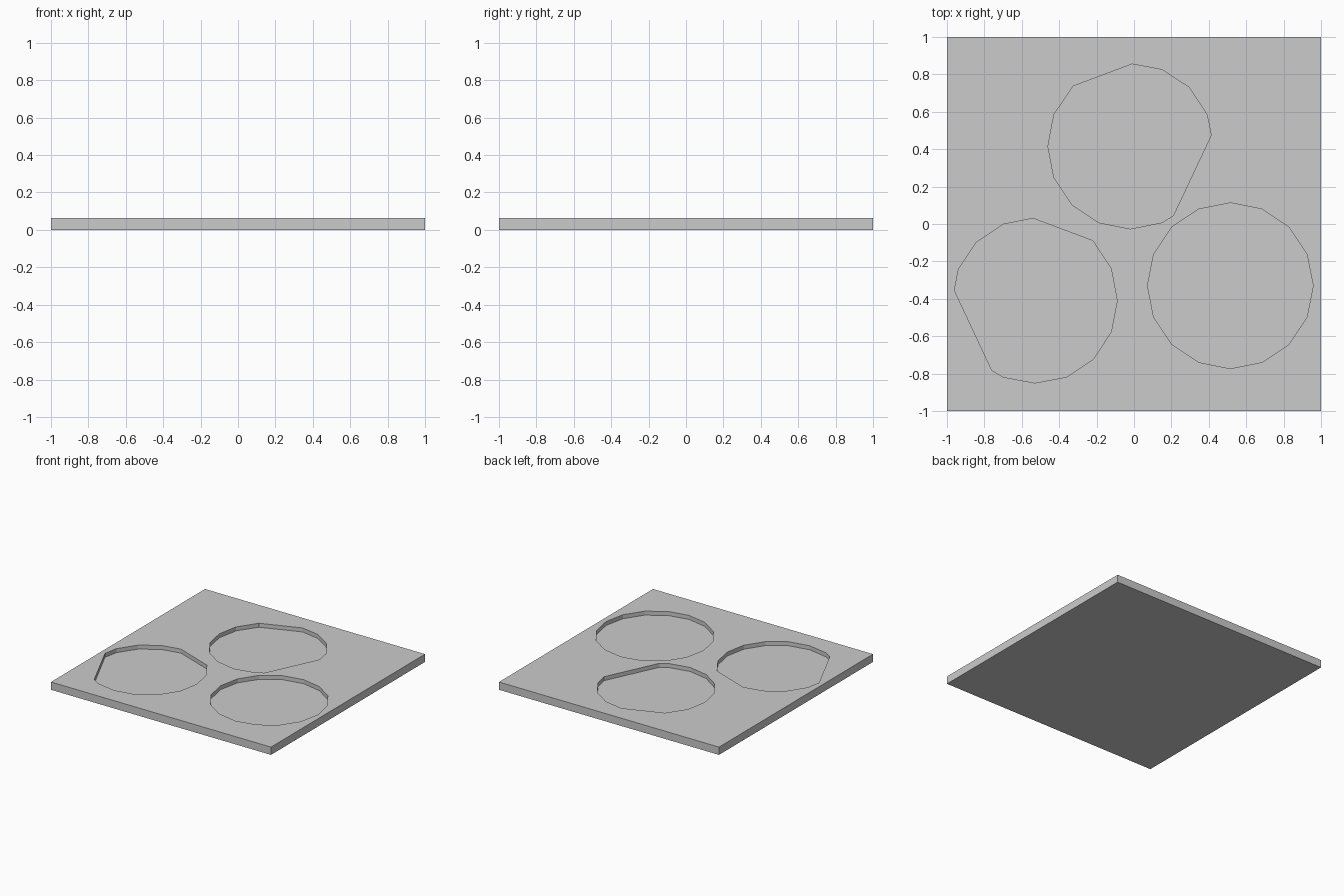
import bpy, bmesh
from math import cos, sin, pi

if "Cube" in bpy.data.objects:
    bpy.data.objects.remove(bpy.data.objects["Cube"])

TOP, FLOOR = 0.064, 0.031


def prism(name, outline, z0, z1):
    bm = bmesh.new()
    face = bm.faces.new([bm.verts.new((x, y, z0)) for x, y in outline])
    ext = bmesh.ops.extrude_face_region(bm, geom=[face])
    for v in ext["geom"]:
        if isinstance(v, bmesh.types.BMVert):
            v.co.z = z1
    bmesh.ops.recalc_face_normals(bm, faces=bm.faces)
    mesh = bpy.data.meshes.new(name)
    bm.to_mesh(mesh)
    bm.free()
    ob = bpy.data.objects.new(name, mesh)
    bpy.context.collection.objects.link(ob)
    return ob


# square slab
plate = prism("tray_plate", [(-1, -1), (1, -1), (1, 1), (-1, 1)], 0, TOP)

# pocket outlines: one full 16-gon, two with flattened chords
round_pocket = [(0.515 + 0.443 * cos(i * pi / 8), -0.33 + 0.443 * sin(i * pi / 8))
                for i in range(16)]
back_pocket = [(-0.01, 0.855), (0.15, 0.825), (0.295, 0.73), (0.39, 0.585),
               (0.413, 0.475), (0.21, 0.045), (0.15, 0.008), (-0.02, -0.026),
               (-0.19, 0.008), (-0.33, 0.102), (-0.428, 0.247), (-0.46, 0.415),
               (-0.428, 0.585), (-0.325, 0.737)]
left_pocket = [(-0.54, 0.03), (-0.22, -0.09), (-0.122, -0.24), (-0.09, -0.41),
               (-0.122, -0.577), (-0.217, -0.722), (-0.36, -0.818), (-0.53, -0.85),
               (-0.70, -0.818), (-0.76, -0.782), (-0.96, -0.355), (-0.938, -0.24),
               (-0.842, -0.097), (-0.70, -0.002)]

# sink the pockets into the slab
for i, outline in enumerate((round_pocket, back_pocket, left_pocket)):
    cutter = prism("pocket_cutter_%d" % i, outline, FLOOR, 0.2)
    cutter.hide_render = True
    mod = plate.modifiers.new("pocket", "BOOLEAN")
    mod.operation = "DIFFERENCE"
    mod.solver = "EXACT"
    mod.object = cutter
    bpy.context.view_layer.objects.active = plate
    bpy.ops.object.modifier_apply(modifier=mod.name)
    bpy.data.objects.remove(cutter)
